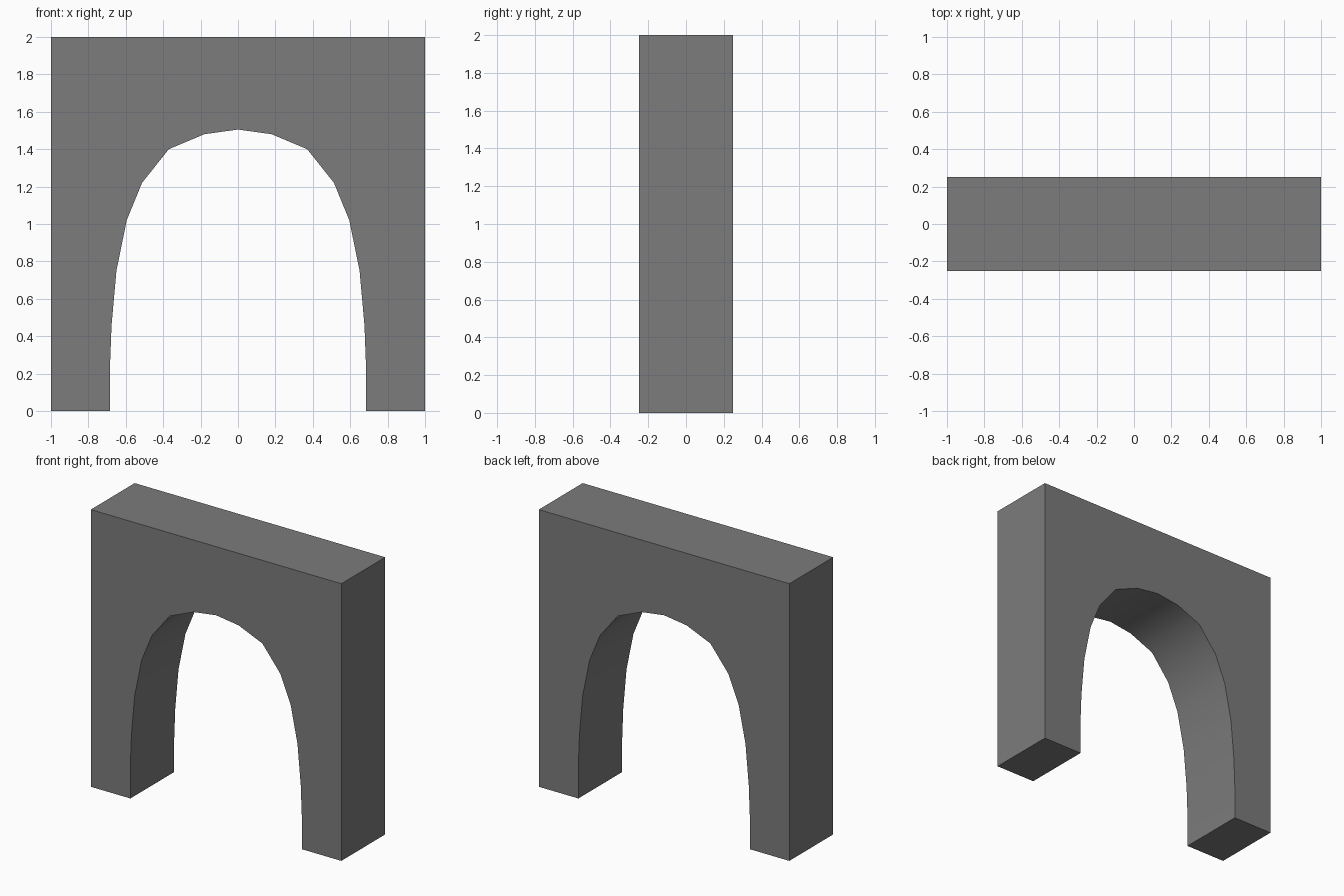
import bpy, bmesh, math

if "Cube" in bpy.data.objects:
    bpy.data.objects.remove(bpy.data.objects["Cube"])

# Right half of the opening, from floor to crown (x, z)
ARCH = [(0.684, 0.0), (0.684, 0.25), (0.676, 0.46), (0.65, 0.75), (0.595, 1.02),
        (0.513, 1.22), (0.37, 1.40), (0.18, 1.48), (0.0, 1.505)]
HALF_WIDTH, HEIGHT, DEPTH = 1.0, 2.0, 0.5

stone = bpy.data.materials.new("grey_stone")
stone.diffuse_color = (0.2, 0.2, 0.2, 1)
stone.use_nodes = True
stone.node_tree.nodes["Principled BSDF"].inputs["Base Color"].default_value = stone.diffuse_color

# Full outline: outer block, then the mirrored opening
opening = ARCH + [(-x, z) for x, z in reversed(ARCH[:-1])]
outline = [(-HALF_WIDTH, 0), (-HALF_WIDTH, HEIGHT), (HALF_WIDTH, HEIGHT),
           (HALF_WIDTH, 0)] + opening

# Extrude the outline through the wall thickness
bm = bmesh.new()
front = bm.faces.new([bm.verts.new((x, -DEPTH / 2, z)) for x, z in outline])
result = bmesh.ops.extrude_face_region(bm, geom=[front], use_keep_orig=True)
moved = [g for g in result["geom"] if isinstance(g, bmesh.types.BMVert)]
bmesh.ops.translate(bm, verts=moved, vec=(0, DEPTH, 0))
bmesh.ops.recalc_face_normals(bm, faces=bm.faces)
mesh = bpy.data.meshes.new("archway")
bm.to_mesh(mesh)
bm.free()
mesh.materials.append(stone)

archway = bpy.data.objects.new("archway", mesh)
bpy.context.collection.objects.link(archway)

# Smooth vault, sharp block edges
bpy.context.view_layer.objects.active = archway
archway.select_set(True)
bpy.ops.object.shade_smooth_by_angle(angle=math.radians(40))
